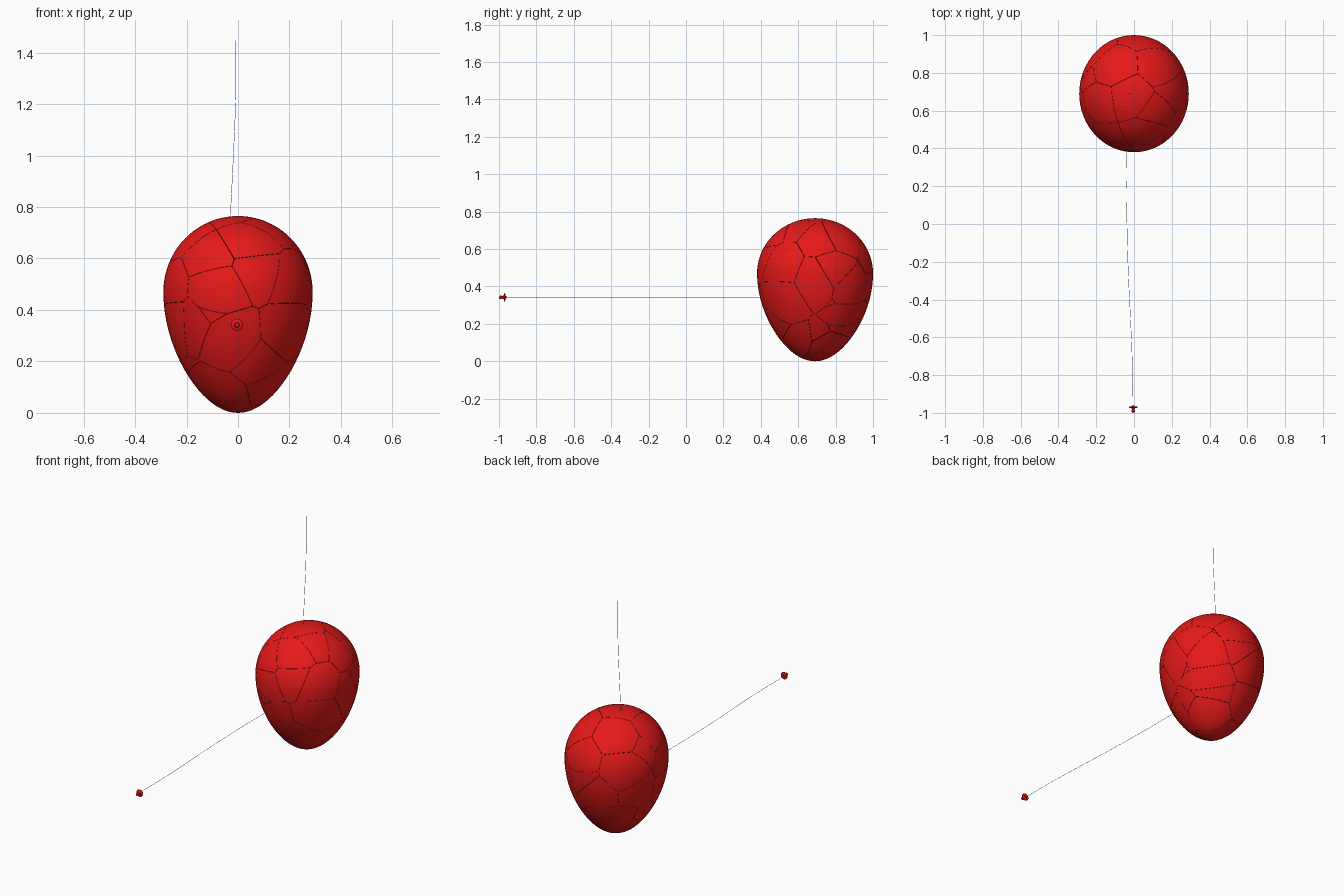
import bpy, bmesh, math, random
from mathutils import Vector, Matrix

if "Cube" in bpy.data.objects:
    bpy.data.objects.remove(bpy.data.objects["Cube"])

random.seed(7)
CY = 0.69      # balloon centre in y
SY = 1.069     # balloon is slightly deeper than wide
GAP = 0.0006   # half width of the cracks


def material(name, color):
    m = bpy.data.materials.new(name)
    m.diffuse_color = color
    m.use_nodes = True
    m.node_tree.nodes["Principled BSDF"].inputs["Base Color"].default_value = m.diffuse_color
    return m


red = material("red_rubber", (0.8, 0.01, 0.01, 1))


def add_object(name, bm, mat=None):
    me = bpy.data.meshes.new(name)
    bm.to_mesh(me)
    bm.free()
    ob = bpy.data.objects.new(name, me)
    bpy.context.collection.objects.link(ob)
    if mat:
        me.materials.append(mat)
    bpy.ops.object.select_all(action='DESELECT')
    ob.select_set(True)
    bpy.context.view_layer.objects.active = ob
    bpy.ops.object.shade_smooth_by_angle(angle=math.radians(35))
    return ob


# Egg profile: ellipse above the widest level, tapered below it
def egg_point(a, t):
    z, r = math.cos(t), math.sin(t)
    if z >= 0:
        r, z = 0.29 * r, 0.47 + 0.295 * z
    else:
        r, z = 0.29 * r * (1 - 0.18 * z * z * (1 + 0.25 * z)), 0.47 + 0.47 * z
    return Vector((r * math.cos(a), CY + SY * r * math.sin(a), z))


def egg_mesh(seg=64, rings=40):
    bm = bmesh.new()
    bmesh.ops.create_uvsphere(bm, u_segments=seg, v_segments=rings, radius=1)
    for v in bm.verts:
        v.co = egg_point(math.atan2(v.co.y, v.co.x),
                         math.acos(max(-1, min(1, v.co.z))))
    return bm


# Balloon: burst into irregular closed shards by cutting between seed points
centre = Vector((0, CY, 0.43))
seeds = []
while len(seeds) < 40:
    p = egg_point(random.uniform(0, math.tau), math.acos(random.uniform(-1, 1)))
    p = centre.lerp(p, random.uniform(0.6, 0.95))
    if all((p - q).length > 0.07 for q in seeds):
        seeds.append(p)

base = egg_mesh()
balloon = bmesh.new()
for s in seeds:
    cell = base.copy()
    for q in sorted(seeds, key=lambda q: (q - s).length)[1:]:
        n = (q - s).normalized()
        cut = bmesh.ops.bisect_plane(
            cell, geom=cell.verts[:] + cell.edges[:] + cell.faces[:], dist=1e-6,
            plane_co=(s + q) / 2 - n * GAP, plane_no=n, clear_outer=True)
        edges = [e for e in cut['geom_cut']
                 if isinstance(e, bmesh.types.BMEdge) and e.is_boundary]
        if edges:
            bmesh.ops.holes_fill(cell, edges=edges, sides=0)
    tmp = bpy.data.meshes.new("shard")
    cell.to_mesh(tmp)
    cell.free()
    balloon.from_mesh(tmp)
    bpy.data.meshes.remove(tmp)
base.free()
add_object("balloon_shards", balloon, red)


# Knot: turned profile along y with a thin flared lip and a short twisted tail
KX, KZ = -0.004, 0.342
bm = bmesh.new()
profile = [(0.0, -0.960), (0.006, -0.961), (0.008, -0.965), (0.022, -0.967),
           (0.023, -0.970), (0.020, -0.973), (0.009, -0.975), (0.007, -0.982),
           (0.010, -0.989), (0.008, -0.996), (0.0, -1.0)]
vs = [bm.verts.new((KX + r, y, KZ)) for r, y in profile]
es = [bm.edges.new(pair) for pair in zip(vs, vs[1:])]
bmesh.ops.spin(bm, geom=vs + es, cent=(KX, 0, KZ), axis=(0, 1, 0),
               angle=math.tau, steps=20)
bmesh.ops.remove_doubles(bm, verts=bm.verts, dist=1e-5)
bmesh.ops.recalc_face_normals(bm, faces=bm.faces)
add_object("knot", bm, red)


# Strings: the same gently bent thread, once along y and once hanging along z
bend = [(0, -0.008), (0.25, -0.010), (0.45, -0.018), (0.7, -0.030),
        (0.95, -0.037), (1.2, -0.040), (1.4, -0.036)]


def string(name, place):
    cu = bpy.data.curves.new(name, 'CURVE')
    cu.dimensions = '3D'
    cu.bevel_depth = 0.001
    cu.bevel_resolution = 1
    cu.use_fill_caps = True
    sp = cu.splines.new('BEZIER')
    sp.bezier_points.add(len(bend) - 1)
    for bp, (d, x) in zip(sp.bezier_points, bend):
        bp.co = place(d, x)
        bp.handle_left_type = bp.handle_right_type = 'AUTO'
    ob = bpy.data.objects.new(name, cu)
    bpy.context.collection.objects.link(ob)


string("knot_string", lambda d, x: (x, -0.962 + d, KZ))
string("upright_string", lambda d, x: (x, CY, 1.448 - d))
